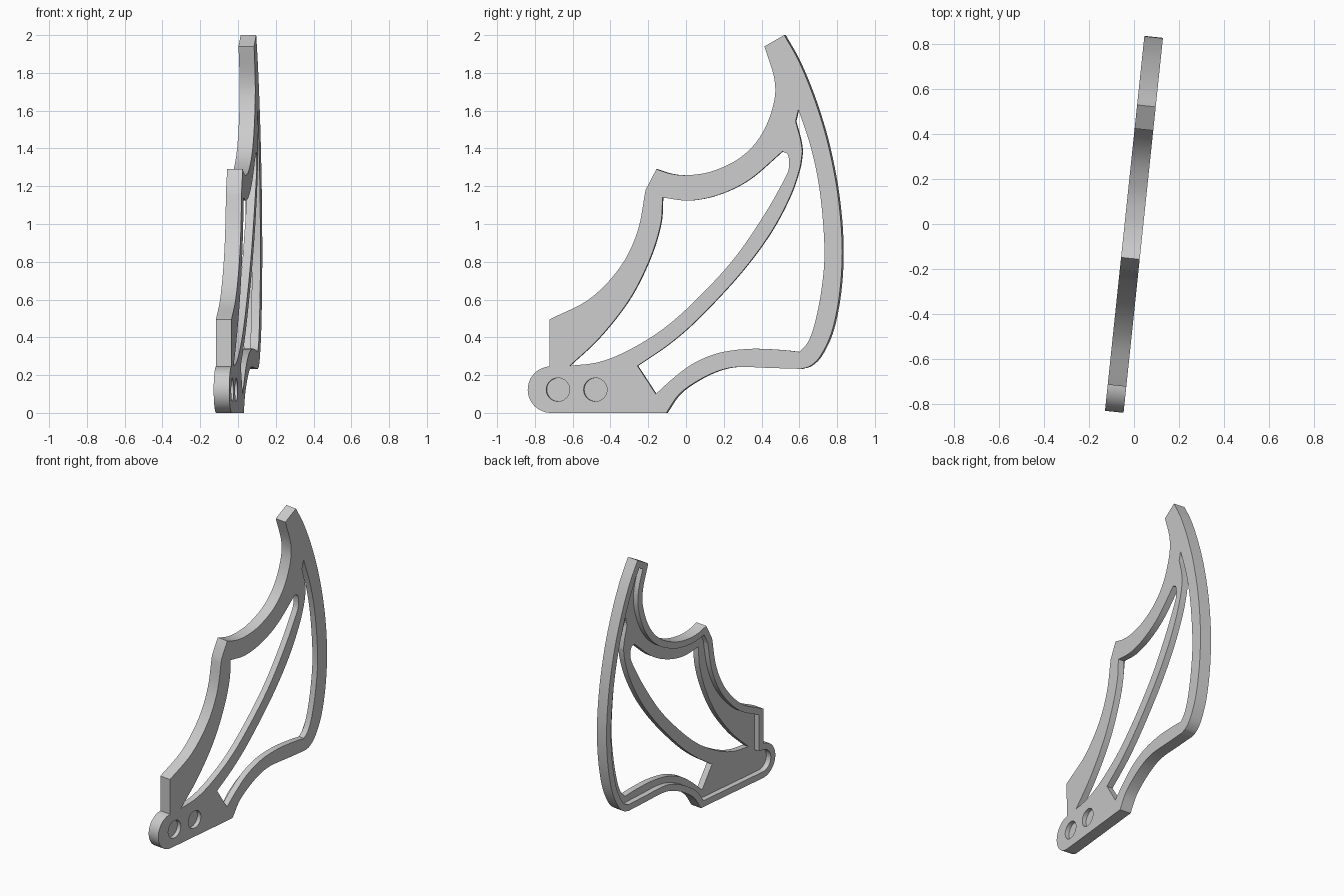
import bpy
import bmesh
from math import cos, sin, radians
from mathutils import Matrix, Vector
from mathutils.geometry import intersect_point_line

cube = bpy.data.objects.get("Cube")
if cube:
    bpy.data.objects.remove(cube, do_unlink=True)

TILT = radians(6)      # the plate is turned slightly about the vertical
HALF = 0.0415          # half of the plate thickness
FLOOR = -0.003         # depth level of the recessed panel
POCKET = 0.012         # depth level of the blind hole bottoms
RIM = 0.045            # width of the raised border


def curve(*points, steps=8):
    """Smooth curve through the points."""
    p = [Vector(q) for q in points]
    p = [2 * p[0] - p[1]] + p + [2 * p[-1] - p[-2]]
    out = []
    for a, b, c, d in zip(p, p[1:], p[2:], p[3:]):
        for i in range(steps):
            t = i / steps
            out.append(0.5 * (2 * b + (c - a) * t
                              + (2 * a - 5 * b + 4 * c - d) * t ** 2
                              + (3 * b - a - 3 * c + d) * t ** 3))
    return out + [p[-2]]


def arc(centre, radius, start, end, steps):
    angles = [radians(start + (end - start) * i / steps) for i in range(steps + 1)]
    return [Vector((centre[0] + radius * cos(a), centre[1] + radius * sin(a))) for a in angles]


def loop(*parts):
    """Join curves into a closed loop, dropping repeated points."""
    out = []
    for point in sum(parts, []):
        if not out or (point - out[-1]).length > 0.002:
            out.append(point)
    if (out[0] - out[-1]).length < 0.002:
        out.pop()
    # Undo the foreshortening caused by the turn
    return [Vector(((p.x + HALF * sin(TILT)) / cos(TILT), p.y)) for p in out]


def segment_distance(p, a, b):
    near, t = intersect_point_line(p, a, b)
    t = min(max(t, 0), 1)
    return (p - a.lerp(b, t)).length


def inset(points, width):
    """Parallel loop inside a clockwise loop, with mitred corners."""
    count = len(points)
    edges = [(points[i], points[(i + 1) % count]) for i in range(count)]
    normals = []
    for a, b in edges:
        d = (b - a).normalized()
        normals.append(Vector((d.y, -d.x)))
    out = []
    for i, p in enumerate(points):
        n, m = normals[i - 1], normals[i]
        q = p + (n + m) * width / (1 + n.dot(m))
        if min(segment_distance(q, a, b) for a, b in edges) > width * 0.985:
            out.append(q)
    return out


# Outer silhouette: rounded tab, scalloped front edge, claw tip, swept back edge
outline = loop(
    arc((-0.715, 0.123), 0.123, 270, 93, 24),
    curve((-0.722, 0.247), (-0.722, 0.495), steps=1),
    curve((-0.722, 0.495), (-0.51, 0.604), (-0.35, 0.77), (-0.257, 0.96), (-0.214, 1.18)),
    curve((-0.157, 1.29), (-0.075, 1.265), (0.02, 1.259), (0.15, 1.283), (0.295, 1.357),
          (0.4, 1.474), (0.463, 1.633), (0.468, 1.766), (0.415, 1.94)),
    curve((0.52, 2), (0.6, 1.856), (0.68, 1.66), (0.75, 1.43), (0.803, 1.16), (0.826, 0.89),
          (0.815, 0.65), (0.775, 0.44), (0.715, 0.307), (0.66, 0.25), (0.61, 0.233)),
    curve((0.61, 0.233), (0.44, 0.238), (0.28, 0.243), (0.18, 0.225), (0.07, 0.175),
          (-0.035, 0.1), (-0.105, 0)),
)

# Front window: pointed leaf with a rounded upper tip
front_window = loop(
    curve((-0.616, 0.249), (-0.458, 0.398), (-0.3, 0.6), (-0.193, 0.811),
          (-0.135, 0.997), (-0.124, 1.14)),
    curve((-0.124, 1.14), (0.02, 1.124), (0.177, 1.156), (0.336, 1.235), (0.51, 1.384)),
    curve((0.51, 1.384), (0.54, 1.365), (0.545, 1.3), (0.52, 1.235), (0.415, 1.05),
          (0.257, 0.82), (0.07, 0.615), (-0.114, 0.45), (-0.3, 0.334), (-0.458, 0.27),
          (-0.616, 0.249)),
)

# Back window: large sail-shaped opening
back_window = loop(
    curve((-0.257, 0.249), (-0.087, 0.366), (0.07, 0.504), (0.283, 0.732), (0.442, 0.944),
          (0.548, 1.14), (0.6, 1.288), (0.616, 1.384)),
    curve((0.616, 1.384), (0.606, 1.447), (0.58, 1.543)),
    curve((0.595, 1.607), (0.664, 1.394), (0.71, 1.16), (0.733, 0.864), (0.717, 0.652),
          (0.68, 0.467), (0.643, 0.371), (0.6, 0.323)),
    curve((0.6, 0.323), (0.495, 0.334), (0.336, 0.339), (0.177, 0.318), (0.045, 0.265),
          (-0.06, 0.19), (-0.16, 0.1)),
)

windows = [front_window, back_window]
holes = [loop(arc((y, 0.123), 0.062, 0, 360, 32)) for y in (-0.678, -0.48)]
border = inset(outline, RIM)

bm = bmesh.new()


def ring(points, depth):
    """Closed ring of edges at a depth level."""
    verts = [bm.verts.new((depth, p.x, p.y)) for p in points]
    edges = [bm.edges.new((verts[i - 1], verts[i])) for i in range(len(verts))]
    return verts, edges


def wall(points, near, far):
    """Side wall between two depth levels; returns the edges of both ends."""
    a, near_edges = ring(points, near)
    b, far_edges = ring(points, far)
    for i in range(len(a)):
        bm.faces.new((a[i - 1], a[i], b[i], b[i - 1]))
    return near_edges, far_edges


def cap(edges):
    """Flat face bounded by rings, with the inner rings left open."""
    bmesh.ops.triangle_fill(bm, use_beauty=True, use_dissolve=False,
                            edges=edges, normal=(1, 0, 0))


# Walls of the silhouette, recess, windows and blind holes
face_edges, rim_edges = wall(outline, HALF, -HALF)
recess_rim, floor_edges = wall(border, -HALF, FLOOR)
rim_edges = rim_edges + recess_rim
for window in windows:
    near, far = wall(window, HALF, FLOOR)
    face_edges = face_edges + near
    floor_edges = floor_edges + far
for hole in holes:
    near, far = wall(hole, HALF, POCKET)
    face_edges = face_edges + near
    cap(far)

# Flat faces: outer face, raised rim and recessed panel
for edges in (face_edges, rim_edges, floor_edges):
    cap(edges)

bmesh.ops.recalc_face_normals(bm, faces=bm.faces[:])
bmesh.ops.rotate(bm, verts=bm.verts[:], matrix=Matrix.Rotation(-TILT, 3, "Z"))

mesh = bpy.data.meshes.new("fin_plate")
bm.to_mesh(mesh)
bm.free()
plate = bpy.data.objects.new("fin_plate", mesh)
bpy.context.collection.objects.link(plate)

# Plain grey finish
grey = bpy.data.materials.new("light_grey")
grey.use_nodes = True
colour = (0.6, 0.6, 0.6, 1)
grey.diffuse_color = colour
for node in grey.node_tree.nodes:
    if node.type == "BSDF_PRINCIPLED":
        node.inputs["Base Color"].default_value = colour
mesh.materials.append(grey)

bpy.ops.object.select_all(action="DESELECT")
plate.select_set(True)
bpy.context.view_layer.objects.active = plate
bpy.ops.object.shade_smooth_by_angle(angle=radians(30))
